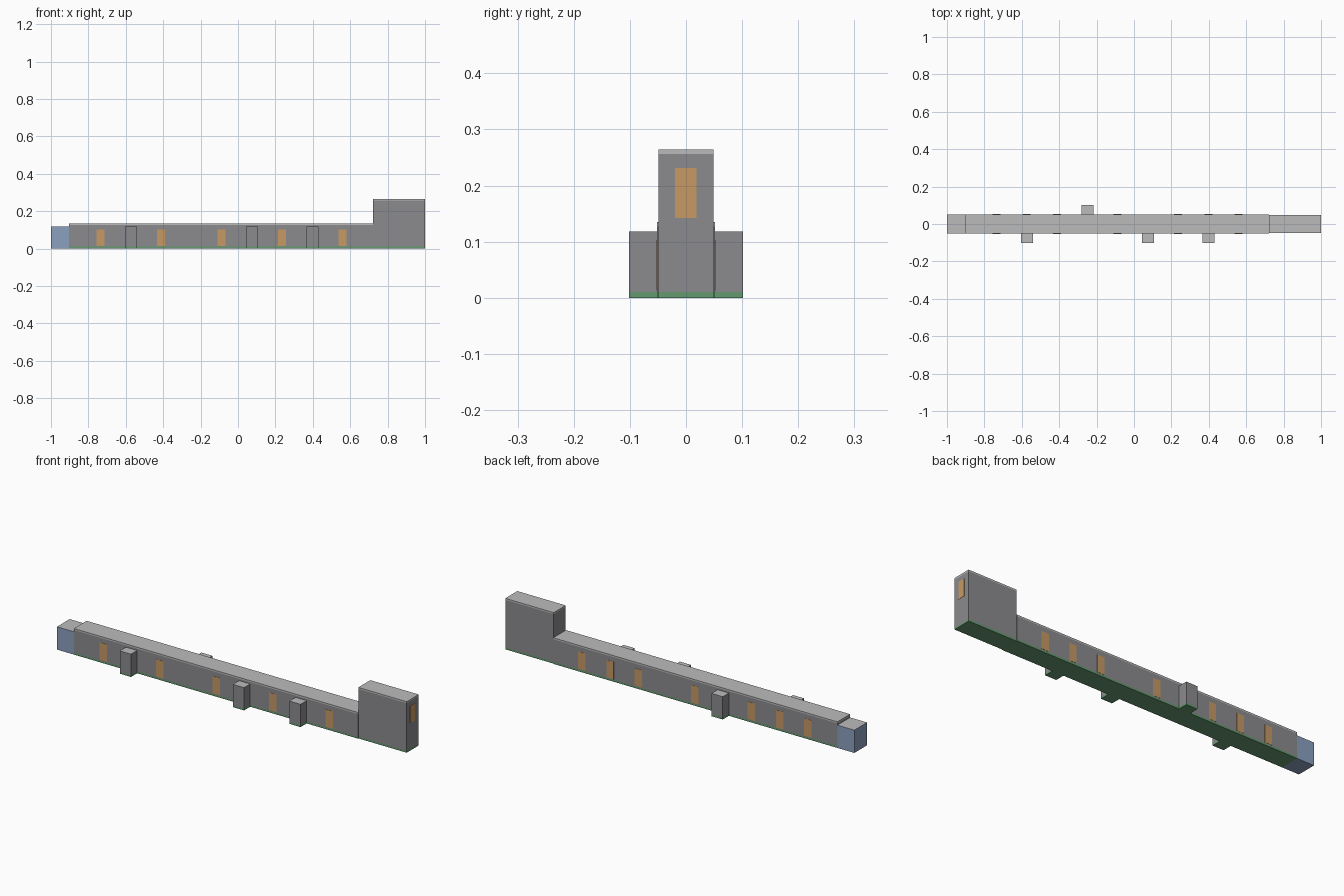
import bpy
import bmesh
from mathutils import Vector

cube = bpy.data.objects.get("Cube")
if cube:
    bpy.data.objects.remove(cube, do_unlink=True)


def material(name, r, g, b):
    mat = bpy.data.materials.new(name)
    mat.use_nodes = True
    mat.diffuse_color = (r, g, b, 1)
    mat.node_tree.nodes["Principled BSDF"].inputs["Base Color"].default_value = (r, g, b, 1)
    return mat


stone = material("stone grey", 0.26, 0.26, 0.275)
roof = material("roof light grey", 0.5, 0.5, 0.5)
grass = material("base green", 0.13, 0.32, 0.16)
blue = material("end wall blue", 0.26, 0.35, 0.52)
amber = material("window amber", 0.57, 0.32, 0.13)


def block(name, low, high, mats, base=0, rim=0):
    """Box with wall, top and bottom colours; base and rim bands wrap the sides."""
    low, high = Vector(low), Vector(high)
    bm = bmesh.new()
    bmesh.ops.create_cube(bm, size=1)
    for v in bm.verts:
        v.co = (low + high) / 2 + v.co * (high - low)
    cuts = [z for z in (low.z + base, high.z - rim) if low.z < z < high.z]
    for z in cuts:
        bmesh.ops.bisect_plane(bm, geom=bm.verts[:] + bm.edges[:] + bm.faces[:],
                               plane_co=(0, 0, z), plane_no=(0, 0, 1))
    bm.normal_update()
    for f in bm.faces:
        z = f.calc_center_median().z
        if f.normal.z > 0.5 or z > high.z - rim:
            f.material_index = 1
        elif f.normal.z < -0.5 or z < low.z + base:
            f.material_index = 2
    mesh = bpy.data.meshes.new(name)
    bm.to_mesh(mesh)
    bm.free()
    for m in mats:
        mesh.materials.append(m)
    obj = bpy.data.objects.new(name, mesh)
    bpy.context.collection.objects.link(obj)
    return obj


WALLS = (stone, roof, grass)
HALF = 0.052     # half width of the hall
BASE = 0.01
RIM = 0.008
LOW_TOP = 0.118

# Long hall, tall end tower and low blue end room
block("long_hall", (-0.903, -HALF, 0), (0.723, HALF, 0.135), WALLS, BASE, RIM)
block("end_tower", (0.723, -0.049, 0), (1, 0.049, 0.264), WALLS, BASE, RIM)
block("end_room", (-1, -HALF, 0), (-0.903, HALF, LOW_TOP), (blue, roof, blue))


# Evenly spaced bays along the hall: W window, B buttress
def bays(side, pattern, label):
    for i, kind in enumerate(pattern):
        x = -0.735 + i * 0.1618
        if kind == "W":
            half, z0, z1, y0, y1 = 0.021, 0.013, 0.103, HALF - 0.001, HALF + 0.001
            mats, base = (amber,) * 3, 0
        elif kind == "B":
            half, z0, z1, y0, y1 = 0.032, 0, LOW_TOP, HALF, 0.102
            mats, base = WALLS, BASE
        else:
            continue
        ya, yb = sorted((side * y0, side * y1))
        part = "window" if kind == "W" else "buttress"
        block(f"{label}_{part}_{i + 1}", (x - half, ya, z0), (x + half, yb, z1), mats, base)


bays(-1, "WBW-WBWBW", "front")
bays(1, "WWWBW-WWW", "back")

# High window in the tower end
block("tower_window", (0.997, -0.02, 0.142), (1.001, 0.019, 0.231), (amber,) * 3)
